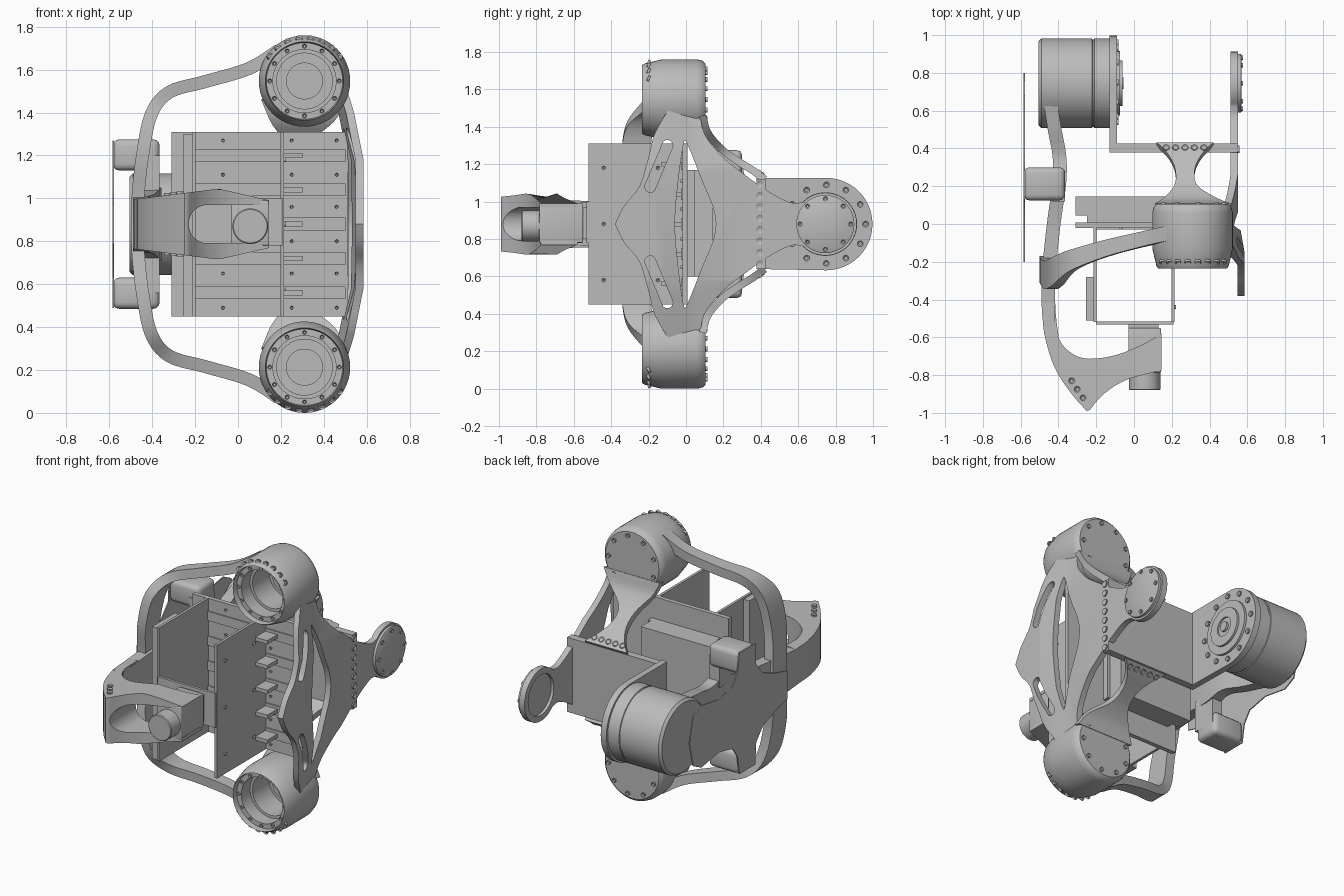
import bpy, bmesh, math
from mathutils import Vector, Matrix

if "Cube" in bpy.data.objects:
    bpy.data.objects.remove(bpy.data.objects["Cube"])

MID = 0.88  # height of the mirror plane
grey = bpy.data.materials.new("satin grey")
grey.use_nodes = True
grey.diffuse_color = (0.5, 0.5, 0.5, 1)
grey.node_tree.nodes["Principled BSDF"].inputs["Base Color"].default_value = grey.diffuse_color
made = []


def finish(bm, name):
    bmesh.ops.recalc_face_normals(bm, faces=bm.faces)
    mesh = bpy.data.meshes.new(name)
    bm.to_mesh(mesh)
    bm.free()
    mesh.materials.append(grey)
    obj = bpy.data.objects.new(name, mesh)
    bpy.context.collection.objects.link(obj)
    made.append(obj)
    return obj


def box(name, x, y, z, bevel=0):
    bm = bmesh.new()
    bmesh.ops.create_cube(bm, size=1)
    for v in bm.verts:
        v.co = [lo + (hi - lo) * (c + 0.5) for c, (lo, hi) in zip(v.co, (x, y, z))]
    if bevel:
        bmesh.ops.bevel(bm, geom=bm.edges[:], offset=bevel, segments=3, affect='EDGES', profile=0.5)
    return finish(bm, name)


def place(axis, u, v, w):
    # u, v lie in the profile plane, w runs along the axis
    return Vector({'x': (w, u, v), 'y': (u, w, v), 'z': (u, v, w)}[axis])


def prism(name, outline, axis, lo, hi):
    bm = bmesh.new()
    face = bm.faces.new([bm.verts.new(place(axis, u, v, lo)) for u, v in outline])
    out = bmesh.ops.extrude_face_region(bm, geom=[face])
    for v in out["geom"]:
        if isinstance(v, bmesh.types.BMVert):
            v.co += place(axis, 0, 0, hi - lo)
    return finish(bm, name)


def lathe(name, profile, axis, cu, cv, steps=48):
    # profile lists (position on axis, radius)
    bm = bmesh.new()
    rings = []
    for w, r in profile:
        angles = [2 * math.pi * i / steps for i in range(steps)]
        rings.append([bm.verts.new(place(axis, cu + r * math.cos(a), cv + r * math.sin(a), w)) for a in angles])
    skin(bm, rings)
    return finish(bm, name)


def skin(bm, rings):
    n = len(rings[0])
    for a, b in zip(rings, rings[1:]):
        for i in range(n):
            j = (i + 1) % n
            bm.faces.new((a[i], a[j], b[j], b[i]))
    bm.faces.new(rings[0])
    bm.faces.new(rings[-1])


def spline(points, steps=5):
    pts = [Vector(p) for p in points]
    pts = [pts[0]] + pts + [pts[-1]]
    out = []
    for a, b, c, d in zip(pts, pts[1:], pts[2:], pts[3:]):
        for i in range(steps):
            t = i / steps
            out.append(0.5 * (2 * b + (c - a) * t + (2 * a - 5 * b + 4 * c - d) * t * t
                              + (3 * b - a - 3 * c + d) * t ** 3))
    return out + [pts[-1]]


def strip(name, axis, points, thick, depth):
    # points are (u, v, w, depth scale); a rectangular bar bent in the u-v plane
    path = spline(points)
    bm = bmesh.new()
    rings = []
    for i, p in enumerate(path):
        t = (path[min(i + 1, len(path) - 1)] - path[max(i - 1, 0)]).xy.normalized()
        n = Vector((-t.y, t.x)) * thick
        d = depth * p[3]
        rings.append([bm.verts.new(place(axis, p[0] + n.x * s, p[1] + n.y * s, p[2] + d * e))
                      for s, e in ((1, 1), (1, -1), (-1, -1), (-1, 1))])
    skin(bm, rings)
    return finish(bm, name)


def cut(obj, tool):
    mod = obj.modifiers.new("cut", 'BOOLEAN')
    mod.operation, mod.object, mod.solver = 'DIFFERENCE', tool, 'EXACT'
    graph = bpy.context.evaluated_depsgraph_get()
    mesh = bpy.data.meshes.new_from_object(obj.evaluated_get(graph))
    obj.modifiers.clear()
    obj.data = mesh
    made.remove(tool)
    bpy.data.objects.remove(tool)


def mirror(obj, name):
    bm = bmesh.new()
    bm.from_mesh(obj.data)
    for v in bm.verts:
        v.co.z = 2 * MID - v.co.z
    return finish(bm, name)


def bolts(name, spots, direction, radius=0.016):
    # short socket-head screws, each with a sunk centre
    bm = bmesh.new()
    turn = Vector(direction).to_track_quat('Z', 'Y').to_matrix().to_4x4()
    for p in spots:
        made_v = bmesh.ops.create_cone(bm, cap_ends=True, segments=12, radius1=radius, radius2=radius,
                                       depth=0.014, matrix=Matrix.Translation(p) @ turn)["verts"]
        caps = [f for f in {f for v in made_v for f in v.link_faces} if len(f.verts) > 4]
        bmesh.ops.inset_individual(bm, faces=caps, thickness=radius * 0.45, depth=-0.006)
    return finish(bm, name)


def circle(cu, cv, r, n, start=0.0, sweep=2 * math.pi):
    return [(cu + r * math.cos(start + sweep * i / n), cv + r * math.sin(start + sweep * i / n)) for i in range(n)]


def both(half):
    # complete a half outline by reflecting it about the mid height
    return [(u, MID + v) for u, v in half] + [(u, MID - v) for u, v in reversed(half) if v > 0]


# Joint cups, open to the front
CX, CZ = 0.31, 1.547
cup = lathe("upper_joint_cup", [(0.06, 0.001), (0.06, 0.13), (-0.11, 0.13), (-0.11, 0.147), (-0.2, 0.147),
            (-0.2, 0.178), (-0.235, 0.183), (-0.22, 0.192), (-0.13, 0.213), (0.06, 0.213), (0.09, 0.206),
            (0.105, 0.19), (0.105, 0.001)], 'y', CX, CZ)
mirror(cup, "lower_joint_cup")
hub = lathe("upper_cup_hub", [(0.03, 0.086), (0.065, 0.086)], 'y', CX, CZ)
mirror(hub, "lower_cup_hub")
rim = bolts("upper_rim_bolts", [(u, -0.203, v) for u, v in circle(CX, CZ, 0.162, 12)], (0, -1, 0), 0.01)
mirror(rim, "lower_rim_bolts")
edge = bolts("upper_edge_bolts", [(u, -0.2, v) for u, v in circle(CX, CZ, 0.197, 8, 0.6, 2.2)], (0, -1, 0.5))
mirror(edge, "lower_edge_bolts")
rear = bolts("upper_rear_bolts", [(u, 0.107, v) for u, v in circle(CX, CZ, 0.165, 9)], (0, 1, 0), 0.013)
mirror(rear, "lower_rear_bolts")

# Necked links from the cups to the rear bracket
neck = strip("upper_neck", 'x', [(0.09, 1.46, 0.31, 2.0), (0.115, 1.37, 0.3, 1.5), (0.19, 1.28, 0.275, 0.62),
             (0.28, 1.215, 0.27, 0.52), (0.36, 1.165, 0.27, 0.9), (0.42, 1.12, 0.27, 1.5)], 0.02, 0.1)
mirror(neck, "lower_neck")
row = bolts("upper_neck_bolts", [(0.17 + 0.05 * i, 0.402, 1.155) for i in range(5)], (0, 0.6, 0.8), 0.018)
mirror(row, "lower_neck_bolts")

# Curved side frame
frame = strip("upper_side_frame", 'y', [(0.19, 1.69, -0.05, 0.8), (0.05, 1.605, -0.08, 0.8),
              (-0.15, 1.545, -0.13, 0.9), (-0.32, 1.495, -0.19, 1.1), (-0.405, 1.39, -0.25, 1.5),
              (-0.445, 1.2, -0.27, 1.5), (-0.465, 1.02, -0.25, 1.4), (-0.47, MID, -0.24, 1.4)], 0.03, 0.05)
mirror(frame, "lower_side_frame")

# Large left side plate with centre opening, slots and round end
half = [tuple(p) for p in spline([(-0.38, 0), (-0.33, 0.1), (-0.25, 0.2), (-0.2, 0.36), (-0.16, 0.5),
        (-0.04, 0.67), (0.06, 0.62), (0.1, 0.48), (0.2, 0.355), (0.32, 0.26), (0.44, 0.175), (0.56, 0.115),
        (0.63, 0.12)], 4)] + circle(0.745, 0, 0.168, 14, 2.2, -2.2) + [(0.913, 0)]
plate = prism("left_side_plate", both(half), 'x', 0.512, 0.55)
lens = spline([(-0.06, 0), (-0.05, 0.15), (-0.015, 0.42), (0.01, 0.42), (0.09, 0.22), (0.145, 0.09), (0.16, 0)], 4)
cut(plate, prism("opening", both([tuple(p) for p in lens]), 'x', 0.4, 0.7))
ends = circle(-0.1, 0.42, 0.03, 8, -0.4, math.pi) + circle(-0.19, 0.2, 0.03, 8, math.pi - 0.4, math.pi)
for s in (1, -1):
    cut(plate, prism("slot", [(u, MID + s * v) for u, v in ends], 'x', 0.4, 0.7))
cut(plate, lathe("recess", [(0.49, 0.13), (0.53, 0.13)], 'x', 0.745, MID))
bm = bmesh.new()
bm.from_mesh(plate.data)
for normal, spots in (((0, 0, 1), [MID + s * d for s in (1, -1) for d in (0.3, 0.4, 0.5, 0.6)]),
                      ((0, 1, 0), [0.05, 0, -0.05, -0.1, -0.15])):
    for d in spots:
        bmesh.ops.bisect_plane(bm, geom=bm.verts[:] + bm.edges[:] + bm.faces[:],
                               plane_co=Vector(normal) * d, plane_no=normal)
for v in bm.verts:
    v.co.x += 0.035 * min(1, max(0, (0.05 - v.co.y) / 0.2)) - 0.2 * max(0, abs(v.co.z - MID) - 0.3)
bm.to_mesh(plate.data)
bm.free()
lathe("left_pivot_cover", [(0.545, 0.155), (0.566, 0.155), (0.57, 0.148)], 'x', 0.745, MID)
bolts("left_pivot_bolts", [(0.571, u, v) for u, v in circle(0.745, MID, 0.135, 8)], (1, 0, 0), 0.012)
bolts("left_row_bolts", [(0.551, 0.395, MID + 0.061 * (i - 3.5)) for i in range(8)], (1, 0, 0), 0.02)

# Rear bracket and motor
box("rear_bracket", (-0.13, 0.55), (0.378, 0.425), (0.64, 1.12))
tongue = [(0.378, 0.64), *circle(0.75, MID, 0.247, 24, -math.pi / 2, math.pi), (0.75, 1.127), (0.378, 1.127)]
prism("motor_plate", tongue, 'x', -0.13, -0.09)
lathe("motor_flange", [(-0.1, 0.17), (-0.075, 0.17), (-0.075, 0.12), (-0.06, 0.12), (-0.06, 0.06), (-0.07, 0.06),
                       (-0.07, 0.03), (-0.055, 0.03)], 'x', 0.745, MID)
lathe("motor_body", [(-0.505, 0.19), (-0.505, 0.222), (-0.49, 0.237), (-0.222, 0.237), (-0.22, 0.232),
                     (-0.212, 0.232), (-0.21, 0.237), (-0.12, 0.237)], 'x', 0.745, MID, 64)
bolts("motor_plate_bolts", [(-0.088, u, v) for u, v in circle(0.75, MID, 0.21, 12)], (1, 0, 0))

# Swooping arm from motor to front, with outer cover and ears
arm = [(-0.445, 0.66, 0.21), (-0.42, 0.5, 0.18), (-0.395, 0.36, 0.15), (-0.395, 0.22, 0.17), (-0.425, 0, 0.14),
       (-0.45, -0.25, 0.13), (-0.452, -0.45, 0.115), (-0.435, -0.6, 0.12)]
strip("swoop_arm", 'z', [(x, y, MID, h) for x, y, h in arm], 0.036, 1)
cover = [(0.8, 0), (0.76, 0.16), (0.68, 0.2), (0.5, 0.17), (0.36, 0.2), (0.31, 0.27), (0.29, 0.39), (0.13, 0.39),
         (0.12, 0.25), (0.05, 0.17), (-0.08, 0.12), (-0.2, 0.09), (-0.2, 0)]
prism("outer_cover", both(cover), 'x', -0.585, -0.578)
ear = box("upper_ear", (-0.584, -0.365), (0.125, 0.3), (1.13, 1.275), 0.03)
mirror(ear, "lower_ear")
web = strip("upper_ear_web", 'x', [(0.2, 1.2, -0.4, 1), (0.2, 1.1, -0.4, 1), (0.2, 1.0, -0.4, 1)], 0.08, 0.035)
mirror(web, "lower_ear_web")

# Front loop bracket: top outline with height tapering along x
outer = spline([(-0.487, -0.42), (-0.475, -0.58), (-0.42, -0.76), (-0.33, -0.9), (-0.25, -0.99)], 4)
side = spline([(-0.235, -0.985), (-0.16, -0.9), (-0.04, -0.825), (0.145, -0.775)], 4)
inner = spline([(0.145, -0.58), (0.03, -0.645), (-0.12, -0.7), (-0.27, -0.71), (-0.37, -0.65), (-0.415, -0.55),
                (-0.418, -0.42)], 4)
loop = prism("front_loop", [tuple(p) for p in outer + side + inner], 'z', MID - 1, MID + 1)
for v in loop.data.vertices:
    x = v.co.x
    h = 0.115 + 0.05 * (x + 0.49) / 0.4 if x < -0.09 else 0.165 - 0.055 * (x + 0.09) / 0.24
    v.co.z = MID + math.copysign(h, v.co.z - MID)
window = circle(-0.14, MID, 0.09, 14, math.pi / 2, math.pi) + [(0.3, MID - 0.09), (0.3, MID + 0.09)]
cut(loop, prism("window", window, 'y', -1.2, -0.4))
tips = [(-0.33 + 0.03 * i, -0.83 - 0.045 * i, MID + 0.137 + 0.004 * i) for i in range(3)]
mirror(bolts("loop_top_bolts", tips, (0, 0, 1)), "loop_bottom_bolts")

# Front sensor unit
box("sensor_body", (-0.03, 0.143), (-0.785, -0.55), (0.78, 0.99), 0.006)
lathe("sensor_barrel", [(-0.88, 0.078), (-0.875, 0.083), (-0.76, 0.083)], 'y', 0.057, 0.87)
box("sensor_mount", (-0.03, 0.13), (-0.56, -0.52), (0.8, 0.97))
box("front_strap", (-0.2, 0.21), (-0.532, -0.515), (0.78, 1.0))

# Equipment rack: back panel, walls, rails and shelves
box("rack_panel", (-0.31, 0.51), (-0.02, 0.008), (0.45, 1.31))
box("rack_spacer", (-0.25, 0.24), (0.005, 0.046), (0.6, 1.17))
box("rack_rear_block", (-0.31, 0.22), (0.045, 0.145), (0.6, 1.17))
box("rack_right_wall", (-0.215, -0.198), (-0.52, -0.02), (0.45, 1.31))
box("rack_right_stiffener", (-0.255, -0.21), (-0.51, -0.28), (0.45, 1.3))
box("rack_left_wall", (0.198, 0.215), (-0.52, -0.02), (0.45, 1.31))
for i in range(5):
    z = 0.56 + 0.16 * i
    box("rack_shelf", (0.215, 0.3), (-0.13, -0.02), (z - 0.012, z + 0.012))
    box("rack_rail", (-0.198, 0.5), (-0.028, -0.02), (z - 0.03, z + 0.03))
holes = [(x, -0.022, MID + z) for x in (-0.07, 0.25, 0.46) for z in (-0.39, -0.23, -0.08, 0.08, 0.23, 0.39)]
bolts("panel_bolts", holes, (0, -1, 0), 0.008)
bolts("wall_bolts", [(0.216, y, MID + z) for y in (-0.44, -0.15) for z in (-0.3, 0, 0.3)], (1, 0, 0), 0.01)

bpy.ops.object.select_all(action='DESELECT')
for obj in made:
    obj.select_set(True)
bpy.context.view_layer.objects.active = made[0]
bpy.ops.object.shade_smooth_by_angle(angle=math.radians(35))
